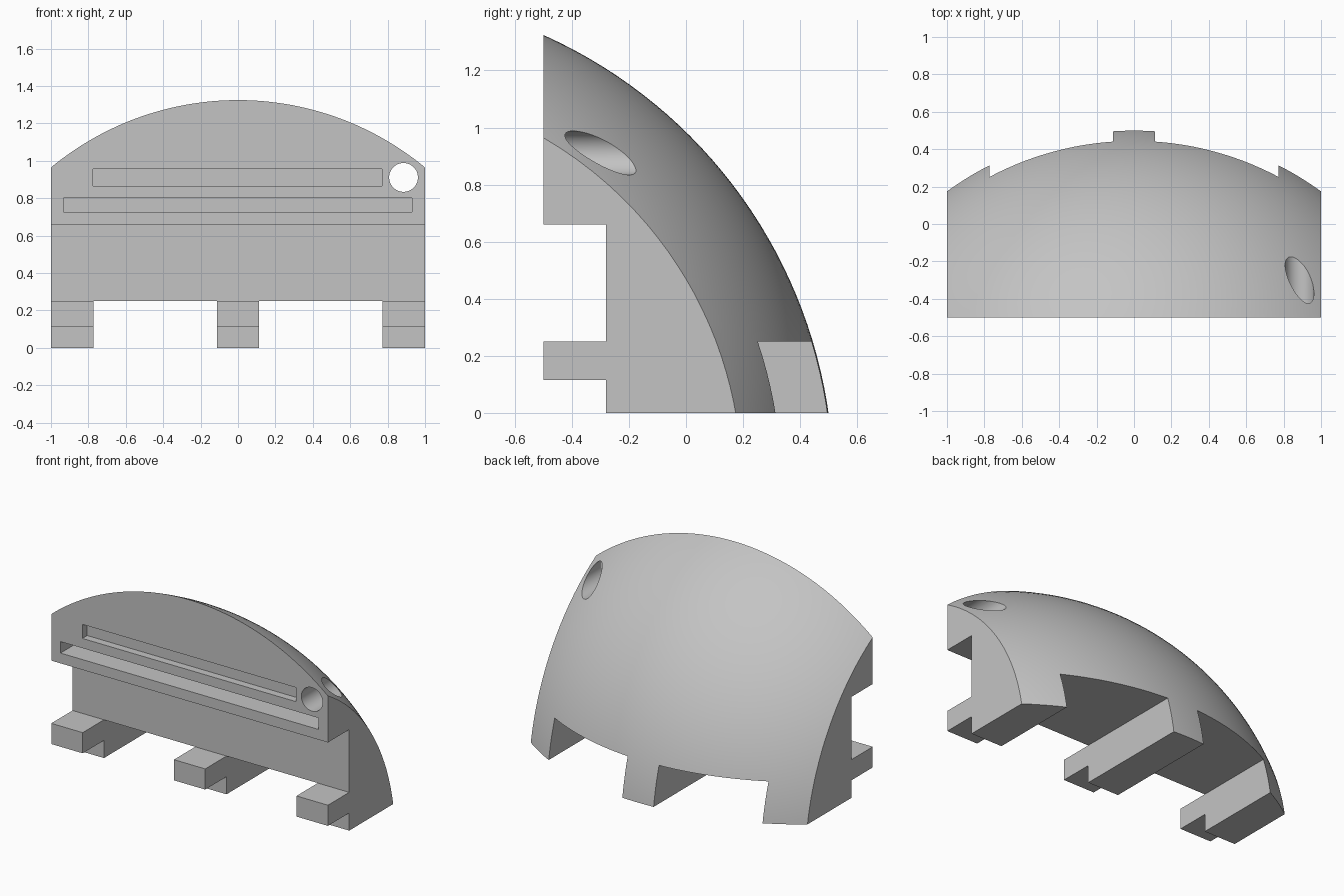
import bpy, bmesh, math
from mathutils import Matrix

default = bpy.data.objects.get("Cube")
if default:
    bpy.data.objects.remove(default, do_unlink=True)

grey = bpy.data.materials.new("light grey")
grey.use_nodes = True
colour = (0.55, 0.55, 0.55, 1)
grey.diffuse_color = colour
grey.node_tree.nodes["Principled BSDF"].inputs["Base Color"].default_value = colour


def finish(name, bm):
    bmesh.ops.recalc_face_normals(bm, faces=bm.faces)
    mesh = bpy.data.meshes.new(name)
    bm.to_mesh(mesh)
    bm.free()
    mesh.materials.append(grey)
    obj = bpy.data.objects.new(name, mesh)
    bpy.context.scene.collection.objects.link(obj)
    return obj


def extrude_x(name, profile, x0, x1):
    """Solid from a (y, z) side profile, swept from x0 to x1."""
    bm = bmesh.new()
    face = bm.faces.new([bm.verts.new((x0, y, z)) for y, z in profile])
    swept = bmesh.ops.extrude_face_region(bm, geom=[face])["geom"]
    verts = [v for v in swept if isinstance(v, bmesh.types.BMVert)]
    bmesh.ops.translate(bm, verts=verts, vec=(x1 - x0, 0, 0))
    return finish(name, bm)


def box(name, x0, x1, y0, y1, z0, z1):
    return extrude_x(name, [(y0, z0), (y1, z0), (y1, z1), (y0, z1)], x0, x1)


def combine(target, tool, operation):
    tool.hide_render = True
    mod = target.modifiers.new(operation.title(), 'BOOLEAN')
    mod.operation = operation
    mod.solver = 'EXACT'
    mod.object = tool
    bpy.context.view_layer.objects.active = target
    bpy.ops.object.modifier_apply(modifier=mod.name)
    bpy.data.objects.remove(tool, do_unlink=True)


FRONT, STEP, SHELF, GAP_TOP = -0.5, -0.28, 0.66, 0.25

# Stepped body with hooked feet, seen from the side
body = extrude_x("curved_cover", [
    (FRONT, 1.45), (FRONT, SHELF), (STEP, SHELF), (STEP, GAP_TOP),
    (FRONT, GAP_TOP), (FRONT, 0.115), (STEP, 0.115), (STEP, 0),
    (0.7, 0), (0.7, 1.45)], -1, 1)

# Openings between the three feet
for x0, x1 in ((-0.773, -0.113), (0.113, 0.773)):
    combine(body, box("foot_gap", x0, x1, -0.7, 0.9, -0.2, GAP_TOP), 'DIFFERENCE')

# Domed outer surface
bm = bmesh.new()
bmesh.ops.create_uvsphere(bm, u_segments=192, v_segments=96, radius=1.718,
                          matrix=Matrix.Translation((0, -1.201, -0.244)))
combine(body, finish("dome", bm), 'INTERSECT')

# Two long slots in the front face
combine(body, box("upper_slot", -0.775, 0.771, -0.6, FRONT + 0.05, 0.865, 0.957), 'DIFFERENCE')
combine(body, box("lower_slot", -0.933, 0.931, -0.6, FRONT + 0.15, 0.727, 0.802), 'DIFFERENCE')

# Round hole running front to back
bm = bmesh.new()
bmesh.ops.create_cone(bm, cap_ends=True, segments=64, radius1=0.077, radius2=0.077, depth=2,
                      matrix=Matrix.Translation((0.885, 0, 0.911)) @ Matrix.Rotation(math.pi / 2, 4, 'X'))
combine(body, finish("round_hole", bm), 'DIFFERENCE')

# Smooth dome and hole, crisp edges elsewhere
bpy.ops.object.select_all(action='DESELECT')
body.select_set(True)
bpy.context.view_layer.objects.active = body
bpy.ops.object.shade_smooth_by_angle(angle=math.radians(25))
